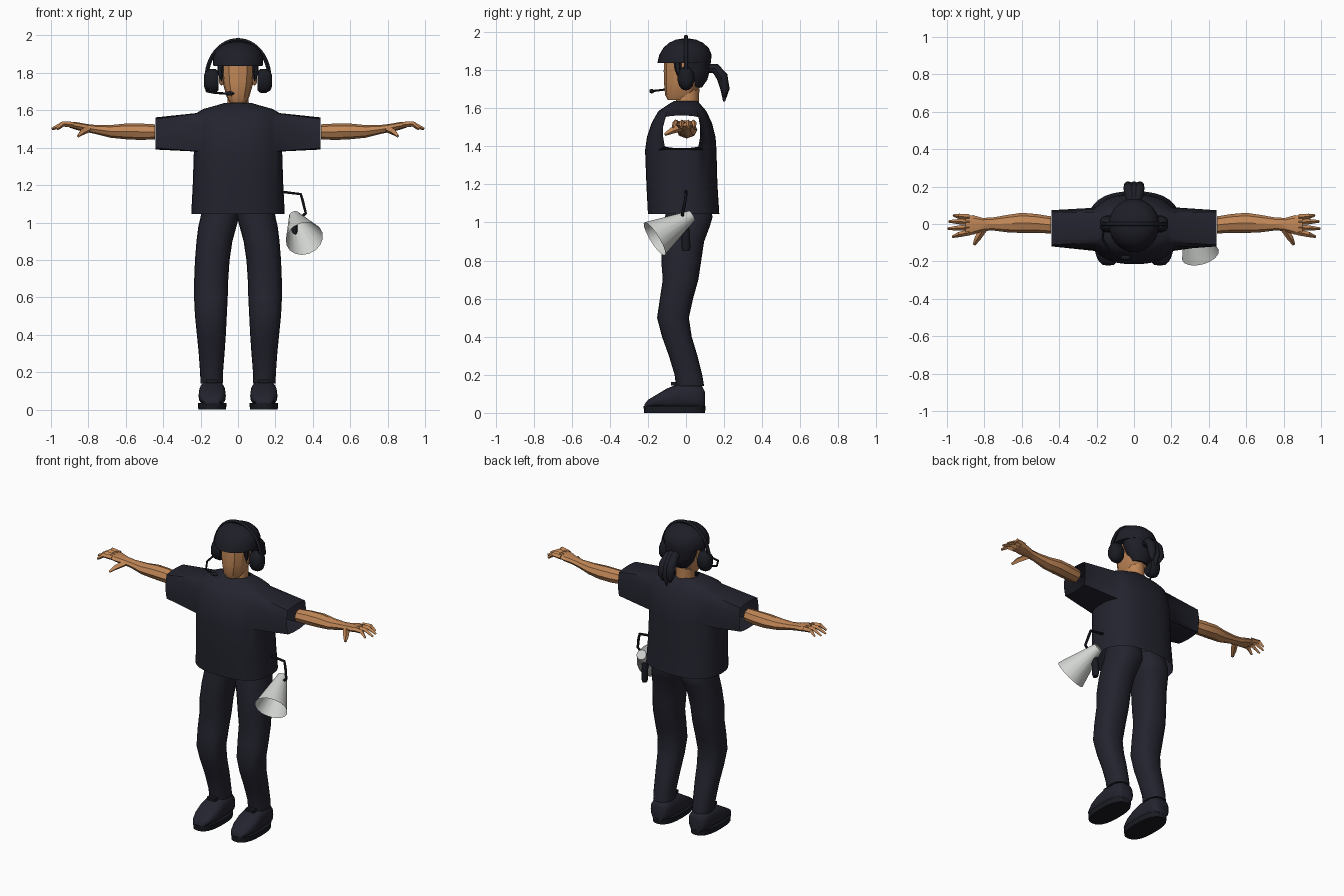
import bpy, math
from mathutils import Vector

if "Cube" in bpy.data.objects:
    bpy.data.objects.remove(bpy.data.objects["Cube"])


def material(name, r, g, b):
    m = bpy.data.materials.new(name)
    m.use_nodes = True
    m.diffuse_color = (r, g, b, 1)
    bsdf = m.node_tree.nodes["Principled BSDF"]
    bsdf.inputs["Base Color"].default_value = (r, g, b, 1)
    bsdf.inputs["Roughness"].default_value = 0.8
    return m


NAVY = material("navy cloth", 0.017, 0.017, 0.028)
BLACK = material("black gear", 0.010, 0.011, 0.016)
HAIR = material("dark hair", 0.013, 0.013, 0.021)
SKIN = material("skin", 0.53, 0.24, 0.095)
GREY = material("pale grey", 0.64, 0.66, 0.63)


def finish(ob, mat, angle=40):
    ob.data.materials.clear()
    ob.data.materials.append(mat)
    bpy.ops.object.select_all(action="DESELECT")
    ob.select_set(True)
    bpy.context.view_layer.objects.active = ob
    if angle:
        bpy.ops.object.mode_set(mode="EDIT")
        bpy.ops.mesh.select_all(action="SELECT")
        bpy.ops.mesh.normals_make_consistent(inside=False)
        bpy.ops.object.mode_set(mode="OBJECT")
        bpy.ops.object.shade_smooth_by_angle(angle=math.radians(angle))
    return ob


def mesh_object(name, verts, faces, mat, angle=40):
    me = bpy.data.meshes.new(name)
    me.from_pydata(verts, [], faces)
    ob = bpy.data.objects.new(name, me)
    bpy.context.collection.objects.link(ob)
    return finish(ob, mat, angle)


def loft_data(rings, axis="Z", n=20, power=2, side=1, caps=(True, True)):
    """Rings are (position on axis, centre a, centre b, radius a, radius b)."""
    verts, faces = [], []
    for t, ca, cb, ra, rb in rings:
        for k in range(n):
            c, s = math.cos(math.tau * k / n), math.sin(math.tau * k / n)
            a = ca + ra * math.copysign(abs(c) ** (2 / power), c)
            b = cb + rb * math.copysign(abs(s) ** (2 / power), s)
            x, y, z = {"X": (t, a, b), "Y": (a, t, b), "Z": (a, b, t)}[axis]
            verts.append((side * x, y, z))
    for r in range(len(rings) - 1):
        for k in range(n):
            j = (k + 1) % n
            faces.append((r * n + k, r * n + j, r * n + n + j, r * n + n + k))
    if caps[0]:
        faces.append(tuple(range(n))[::-1])
    if caps[1]:
        faces.append(tuple(range(len(verts) - n, len(verts))))
    return verts, faces


def loft(name, rings, mat, angle=40, **kw):
    verts, faces = loft_data(rings, **kw)
    return mesh_object(name, verts, faces, mat, angle)


def tube(name, points, radii, mat, res=2, smooth=True):
    cu = bpy.data.curves.new(name, "CURVE")
    cu.dimensions, cu.bevel_depth = "3D", 1
    cu.bevel_resolution, cu.use_fill_caps = res, True
    sp = cu.splines.new("POLY")
    sp.points.add(len(points) - 1)
    for p, co, r in zip(sp.points, points, radii):
        p.co, p.radius = (*co, 1), r
    ob = bpy.data.objects.new(name, cu)
    bpy.context.collection.objects.link(ob)
    bpy.ops.object.select_all(action="DESELECT")
    ob.select_set(True)
    bpy.context.view_layer.objects.active = ob
    bpy.ops.object.convert(target="MESH")
    return finish(bpy.context.object, mat, 45 if smooth else 15)


def ball(name, loc, scale, mat):
    bpy.ops.mesh.primitive_uv_sphere_add(segments=20, ring_count=12, location=loc)
    ob = bpy.context.object
    ob.name, ob.scale = name, scale
    return finish(ob, mat)


def box(name, loc, size, mat):
    bpy.ops.mesh.primitive_cube_add(size=1, location=loc)
    ob = bpy.context.object
    ob.name, ob.scale = name, size
    return finish(ob, mat, 30)


# Shirt: hollow body with armholes drawn out into open sleeves
N, COLS = 32, 3
body = [(1.045, 0.25, -.20, .175), (1.2, .242, -.208, .165), (1.38, .236, -.215, .16),
        (1.45, .236, -.205, .155), (1.52, .234, -.182, .137), (1.585, .222, -.145, .107),
        (1.607, .185, -.112, .088), (1.625, .12, -.085, .072), (1.638, .075, -.062, .06)]
verts, faces = loft_data([(z, 0, (f + b) / 2, a, (b - f) / 2) for z, a, f, b in body],
                         n=N, power=2.5, caps=(False, False))
holes = {r * N + (c + k) % N for r in (2, 3, 4) for c in (0, N // 2) for k in range(-COLS, COLS)}
faces = [f for i, f in enumerate(faces) if i not in holes]
rim = [(2, k) for k in range(-3, 4)] + [(3, 3), (4, 3)]
rim += [(5, k) for k in range(3, -4, -1)] + [(4, -3), (3, -3)]
for c, sx in ((0, 1), (N // 2, -1)):
    old = [r * N + (c + k) % N for r, k in rim]
    start = len(verts)
    for r, k in rim:
        u, v = k / 3, (r - 3.5) / 1.5
        q = 1 - 0.1 * u * u * v * v
        verts.append((sx * 0.44, -.023 + sx * .098 * u * q, 1.476 + .086 * v * q))
    m = len(rim)
    for i in range(m):
        j = (i + 1) % m
        faces.append((old[i], old[j], start + j, start + i))
mesh_object("shirt", verts, faces, NAVY, 50)

# Each leg: (height, inner x, outer x, front y, back y)
leg = [(1.1, -.01, .19, -.1, .12), (1.03, -.005, .2, -.11, .14), (.98, .008, .212, -.115, .125),
       (.9, .03, .222, -.122, .095), (.8, .045, .23, -.13, .08), (.7, .052, .234, -.122, .065),
       (.6, .055, .235, -.137, .037), (.5, .06, .23, -.152, .015), (.4, .065, .22, -.126, .03),
       (.3, .072, .21, -.09, .06), (.2, .08, .203, -.06, .085), (.14, .08, .2, -.052, .095)]
shoe = [(-.218, .045, .03, .018), (-.2, .068, .05, .03), (-.15, .098, .068, .03),
        (-.1, .128, .073, .02), (-.04, .152, .07, .02), (.04, .152, .066, .02),
        (.085, .14, .058, .02), (.1, .11, .04, .02)]
# Each arm: (x, centre y, centre z, half depth, half height)
arm = [(.445, -.005, 1.485, .046, .04), (.52, .003, 1.485, .05, .044), (.6, .006, 1.487, .054, .042),
       (.68, .002, 1.487, .046, .034), (.76, 0, 1.497, .034, .024), (.81, -.003, 1.505, .036, .022),
       (.86, -.005, 1.515, .052, .021), (.9, -.007, 1.522, .052, .015)]
fingers = [(.036, .046, .965), (.011, .014, .99), (-.018, -.025, .995), (-.045, -.068, .97)]

for s, word in ((1, "left"), (-1, "right")):
    loft(word + "_trouser_leg",
         [(z, (i + o) / 2, (f + b) / 2, (o - i) / 2, (b - f) / 2) for z, i, o, f, b in leg],
         NAVY, 50, side=s, power=2.3)
    # Shoes with a flat sole and laces
    loft(word + "_shoe", [(y, .138, (t + lo) / 2, w, (t - lo) / 2) for y, t, w, lo in shoe],
         NAVY, 50, axis="Y", side=s, power=2.7)
    loft(word + "_sole", [(0, .138, -.06, .074, .16), (.035, .138, -.06, .077, .163)],
         BLACK, axis="Z", side=s, n=24, power=2.5)
    box(word + "_laces", (s * .14, -.065, .152), (.06, .03, .018), BLACK)
    # Bare arms with fingers and thumb
    loft(word + "_arm", arm, SKIN, 25, axis="X", side=s, n=8)
    for i, (y0, y1, tip) in enumerate(fingers):
        tube(f"{word}_finger_{i + 1}",
             [(s * .88, y0, 1.522), (s * .935, (y0 + y1) / 2, 1.527), (s * tip, y1, 1.5)],
             (.016, .014, .007), SKIN, 0, False)
    tube(word + "_thumb", [(s * .80, -.02, 1.5), (s * .835, -.075, 1.482), (s * .855, -.11, 1.462)],
         (.02, .017, .008), SKIN, 0, False)
    # Ears, side locks and headset cups
    ball(word + "_ear", (s * .088, -.015, 1.765), (.014, .025, .032), SKIN)
    tube(word + "_side_lock", [(s * .088, -.045, 1.85), (s * .092, -.04, 1.8), (s * .088, -.035, 1.755)],
         (.022, .018, .004), HAIR, 1)
    loft(word + "_ear_cup", [(.105, 0, 1.757, .036, .052), (.12, 0, 1.757, .045, .064),
                             (.15, 0, 1.757, .045, .064), (.172, 0, 1.757, .036, .052),
                             (.182, 0, 1.757, .02, .03)], BLACK, axis="X", side=s)

# Head and neck
loft("neck", [(1.58, 0, .005, .06, .062), (1.7, 0, .01, .055, .06)], SKIN, n=12)
loft("head", [(1.642, 0, -.05, .042, .045), (1.67, 0, -.032, .06, .078), (1.74, 0, -.01, .08, .106),
              (1.8, 0, -.002, .087, .115), (1.87, 0, 0, .088, .112)], SKIN, 25, n=12, power=2.3)

# Hair: crown, back of the head and tied tail
loft("hair_crown", [(1.838, 0, -.01, .132, .14), (1.88, 0, -.003, .135, .138), (1.915, 0, 0, .122, .12),
                    (1.942, 0, 0, .095, .092), (1.96, 0, 0, .055, .055), (1.966, 0, 0, .015, .015)],
     HAIR, 50, n=28)
loft("hair_back", [(1.71, 0, .05, .05, .035), (1.75, 0, .052, .082, .06), (1.8, 0, .05, .1, .076),
                   (1.86, 0, .045, .11, .085)], HAIR, 50)
for i, x in enumerate((-.026, 0, .026)):
    drop = .025 * abs(i - 1)
    tube(f"hair_tail_{i + 1}", [(x * .4, .1, 1.81), (x * .8, .155, 1.808), (x, .19, 1.765),
                                (x * 1.2, .205, 1.7), (x, .2, 1.635 + drop)],
         (.022, .027, .03, .024, .005), HAIR)

# Headset band and microphone
arc = [math.pi * i / 24 for i in range(25)]
tube("headset_band", [(.168 * math.cos(t), 0, 1.77 + .205 * math.sin(t)) for t in arc],
     [.011] * len(arc), BLACK)
tube("microphone_boom", [(-.16, -.02, 1.72), (-.168, -.08, 1.702), (-.12, -.16, 1.692), (-.06, -.18, 1.69)],
     [.006] * 4, BLACK, 1)
ball("microphone", (-.045, -.18, 1.69), (.026, .013, .012), BLACK)

# Megaphone hung at the left hip
back, mouth = Vector((.305, .018, 1.028)), Vector((.355, -.165, .914))
axis = mouth - back
horn = loft("megaphone_horn", [(-.015, 0, 0, .03, .03), (0, 0, 0, .034, .034),
                               (axis.length, 0, 0, .102, .102)], GREY, 25, n=16, caps=(True, False))
horn.location = back
horn.rotation_euler = axis.to_track_quat("Z", "Y").to_euler()
loft("megaphone_grip", [(.85, .298, .0, .014, .018), (.87, .298, .0, .018, .024),
                        (.97, .3, -.005, .018, .022), (1.0, .302, -.01, .014, .018)], BLACK, n=12)
tube("megaphone_hook", [(.225, 0, 1.165), (.335, 0, 1.152), (.345, -.003, 1.12),
                        (.362, -.018, 1.05), (.33, -.02, 1.02)], [.008] * 5, BLACK, 1)
